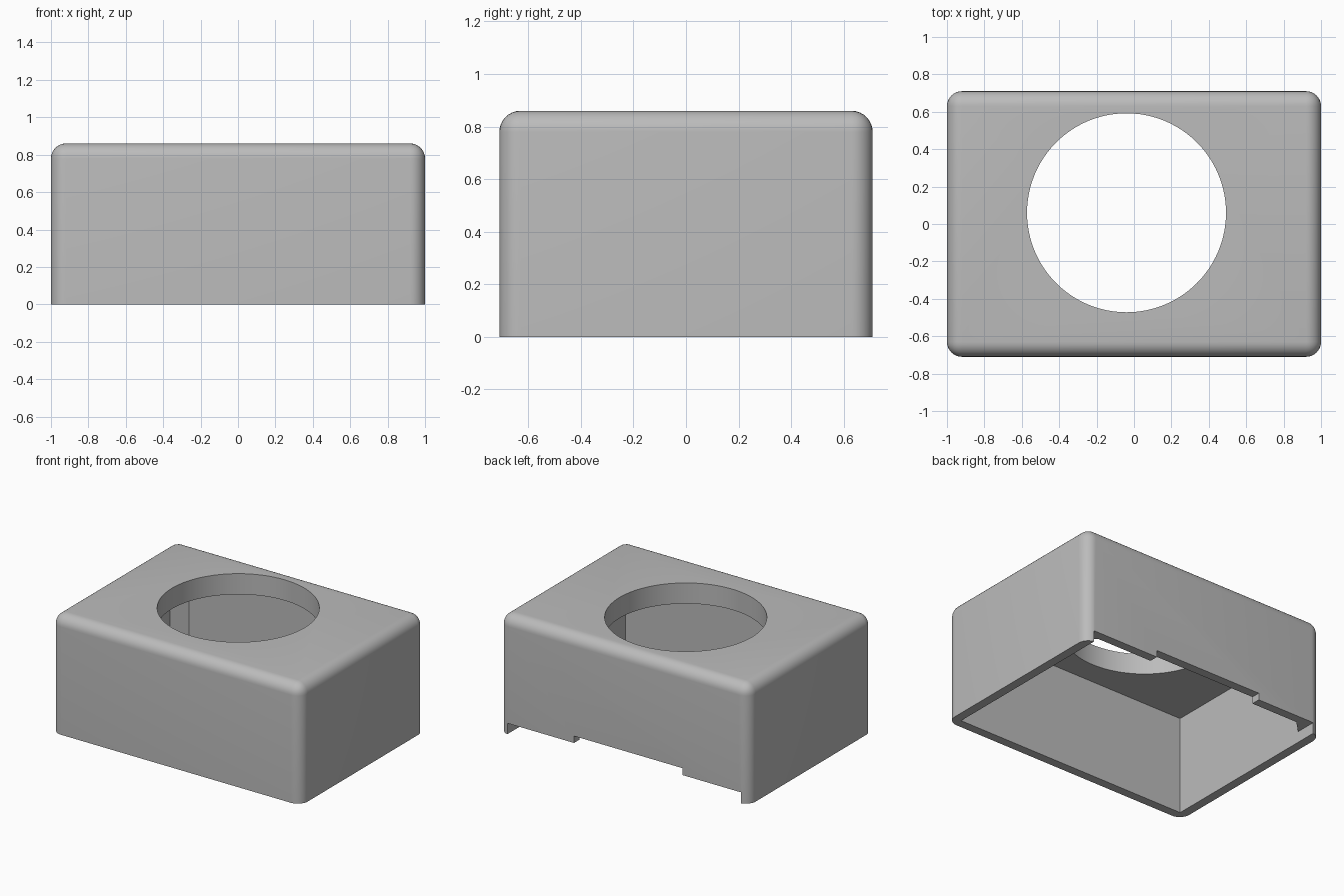
import bpy, bmesh, math

if "Cube" in bpy.data.objects:
    bpy.data.objects.remove(bpy.data.objects["Cube"])

W, D, H = 1.0, 0.71, 0.86      # half width, half depth, height
IX, IY = 0.935, 0.645          # cavity half sizes
CEIL, R, C = 0.71, 0.08, 0.09  # ceiling height, edge radius, corner chamfer

gray = bpy.data.materials.new("plain_gray")
gray.diffuse_color = (0.5, 0.5, 0.5, 1)
gray.use_nodes = True
gray.node_tree.nodes["Principled BSDF"].inputs["Base Color"].default_value = gray.diffuse_color


def prism(name, pts, z0, z1):
    """Extrude a plan outline between two heights."""
    bm = bmesh.new()
    face = bm.faces.new([bm.verts.new((x, y, z0)) for x, y in pts])
    ext = bmesh.ops.extrude_face_region(bm, geom=[face])
    for v in ext["geom"]:
        if isinstance(v, bmesh.types.BMVert):
            v.co.z = z1
    bmesh.ops.recalc_face_normals(bm, faces=bm.faces)
    me = bpy.data.meshes.new(name)
    bm.to_mesh(me)
    bm.free()
    ob = bpy.data.objects.new(name, me)
    bpy.context.collection.objects.link(ob)
    me.materials.append(gray)
    return ob


def rect(x0, x1, y0, y1):
    return [(x0, y0), (x1, y0), (x1, y1), (x0, y1)]


# Outer shell: every edge rounded except around the open bottom
housing = prism("housing", rect(-W, W, -D, D), 0, H)
bm = bmesh.new()
bm.from_mesh(housing.data)
edges = [e for e in bm.edges if max(v.co.z for v in e.verts) > 0.1]
bmesh.ops.bevel(bm, geom=edges, offset=R, segments=8, profile=0.5, affect='EDGES')
bm.to_mesh(housing.data)
bm.free()

# Cavity with chamfered back corners, low back opening, deeper slot, top hole
cavity = [(-IX, -IY), (IX, -IY), (IX, IY - C), (IX - C, IY), (-IX + C, IY), (-IX, IY - C)]
circle = [(-0.04 + 0.532 * math.cos(a), 0.06 + 0.532 * math.sin(a))
          for a in (2 * math.pi * i / 96 for i in range(96))]
cutters = [
    prism("cavity_cutter", cavity, 0.03, CEIL),
    prism("bottom_cutter", rect(-IX, IX, -IY, 0.9), -0.1, 0.08),
    prism("slot_cutter", rect(-0.47, 0.40, 0.4, 0.9), -0.1, 0.13),
    prism("hole_cutter", circle, 0.5, 1.0),
]
for cut in cutters:
    cut.hide_render = True
    cut.hide_set(True)
    mod = housing.modifiers.new(cut.name, 'BOOLEAN')
    mod.operation, mod.solver, mod.object = 'DIFFERENCE', 'EXACT', cut

# Bake the cuts, remove the cutters, smooth the rounded edges
bpy.context.view_layer.update()
dg = bpy.context.evaluated_depsgraph_get()
mesh = bpy.data.meshes.new_from_object(housing.evaluated_get(dg))
housing.modifiers.clear()
housing.data = mesh
for cut in cutters:
    bpy.data.objects.remove(cut)
bpy.context.view_layer.objects.active = housing
housing.select_set(True)
bpy.ops.object.shade_smooth_by_angle(angle=math.radians(30))
